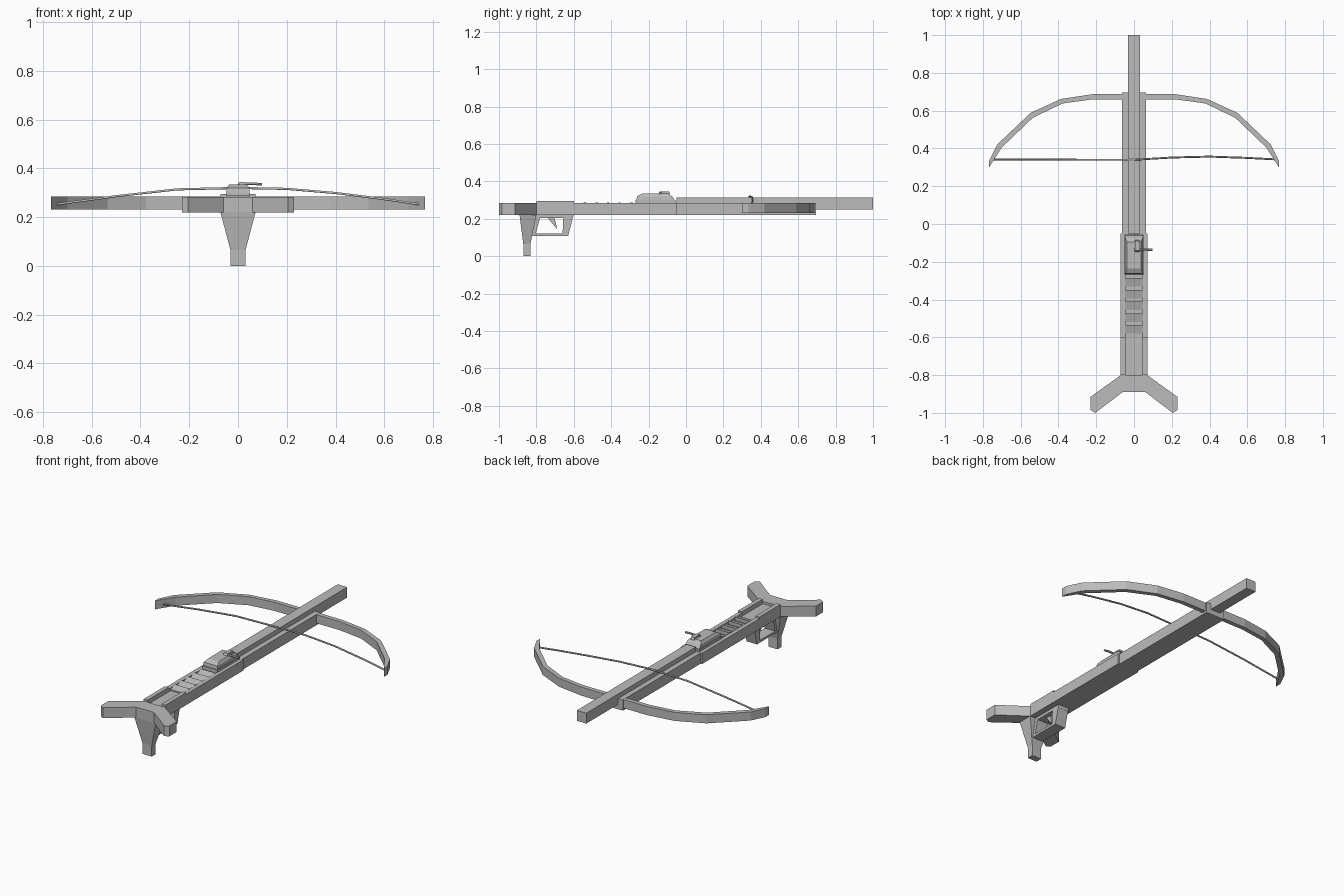
import bpy
import bmesh
from mathutils import Vector

cube = bpy.data.objects.get("Cube")
if cube:
    bpy.data.objects.remove(cube, do_unlink=True)

grey = bpy.data.materials.new("plain_grey")
grey.use_nodes = True
GREY = (0.5, 0.5, 0.5, 1)
grey.diffuse_color = GREY
grey.node_tree.nodes["Principled BSDF"].inputs["Base Color"].default_value = GREY


def finish(name, bm):
    bmesh.ops.recalc_face_normals(bm, faces=bm.faces)
    mesh = bpy.data.meshes.new(name)
    bm.to_mesh(mesh)
    bm.free()
    mesh.materials.append(grey)
    ob = bpy.data.objects.new(name, mesh)
    bpy.context.collection.objects.link(ob)
    return ob


def prism(name, outline, axis, lo, hi):
    """Extrude a 2D outline: along z it is (x, y), along x it is (y, z)."""
    bm = bmesh.new()
    place = (lambda a, b, t: (a, b, t)) if axis == "z" else (lambda a, b, t: (t, a, b))
    face = bm.faces.new([bm.verts.new(place(a, b, lo)) for a, b in outline])
    out = bmesh.ops.extrude_face_region(bm, geom=[face])
    verts = [v for v in out["geom"] if isinstance(v, bmesh.types.BMVert)]
    bmesh.ops.translate(bm, verts=verts, vec=Vector(place(0, 0, hi - lo)))
    return finish(name, bm)


def box(name, x, y, z):
    return prism(name, [(x[0], y[0]), (x[1], y[0]), (x[1], y[1]), (x[0], y[1])], "z", *z)


def loft(name, sections):
    """Join rectangles given as (half width, y from, y to, z)."""
    bm = bmesh.new()
    rings = [[bm.verts.new(p) for p in ((-w, a, z), (w, a, z), (w, b, z), (-w, b, z))]
             for w, a, b, z in sections]
    for low, high in zip(rings, rings[1:]):
        for i in range(4):
            j = (i + 1) % 4
            bm.faces.new((low[i], low[j], high[j], high[i]))
    bm.faces.new(rings[0])
    bm.faces.new(rings[-1])
    return finish(name, bm)


def mirrored(points):
    return points + [(-x, y) for x, y in reversed(points)]


def rod(name, points, radius, smooth=False):
    curve = bpy.data.curves.new(name, "CURVE")
    curve.dimensions = "3D"
    curve.bevel_depth = radius
    curve.bevel_resolution = 1
    curve.use_fill_caps = True
    spline = curve.splines.new("POLY")
    spline.points.add(len(points) - 1)
    for p, co in zip(spline.points, points):
        p.co = (*co, 1)
    spline.use_smooth = smooth
    curve.materials.append(grey)
    ob = bpy.data.objects.new(name, curve)
    bpy.context.collection.objects.link(ob)


# Body: front half, rear half with a trough between two side walls
box("fore_body", (-0.063, 0.063), (-0.05, 0.695), (0.22, 0.285))
box("receiver_block", (-0.072, 0.072), (-0.27, -0.05), (0.22, 0.285))
box("rear_body", (-0.072, 0.072), (-0.8, -0.27), (0.22, 0.268))
for side, s in (("left", 1), ("right", -1)):
    xs = sorted((s * 0.046, s * 0.072))
    box(side + "_trough_wall", xs, (-0.8, -0.27), (0.268, 0.285))
    box(side + "_raised_rail", xs, (-0.8, -0.6), (0.285, 0.295))

# Sloped crossbars inside the trough
for i in range(5):
    y = -0.58 + i * 0.062
    prism(f"crossbar_{i + 1}", [(y, 0.266), (y + 0.045, 0.266), (y + 0.045, 0.289), (y, 0.276)],
          "x", -0.048, 0.048)

# Bolt rail on top of the body
box("bolt_rail", (-0.032, 0.032), (-0.05, 1.0), (0.25, 0.313))

# Forked shoulder stock
prism("shoulder_stock", mirrored([(0.07, -0.8), (0.23, -0.915), (0.23, -0.985),
                                  (0.205, -1.0), (0.06, -0.89)]), "z", 0.22, 0.283)

# Grip
loft("grip", [(0.031, -0.87, -0.832, 0), (0.031, -0.87, -0.832, 0.065),
              (0.072, -0.89, -0.8, 0.22)])

# Trigger guard: four bars around an opening
guard = [[(-0.835, 0.108), (-0.63, 0.108), (-0.633, 0.122), (-0.83, 0.122)],
         [(-0.63, 0.108), (-0.6, 0.225), (-0.655, 0.225), (-0.66, 0.122)],
         [(-0.83, 0.122), (-0.803, 0.122), (-0.775, 0.225), (-0.81, 0.225)],
         [(-0.8, 0.203), (-0.605, 0.203), (-0.6, 0.225), (-0.805, 0.225)]]
for part, outline in zip(("bottom", "front", "rear", "top"), guard):
    prism("trigger_guard_" + part, outline, "x", -0.035, 0.035)
prism("trigger", [(-0.74, 0.205), (-0.705, 0.205), (-0.695, 0.175), (-0.69, 0.145),
                  (-0.715, 0.175)], "x", -0.01, 0.01)

# Latch housing and lever
prism("housing_base", [(-0.27, 0.28), (-0.055, 0.28), (-0.055, 0.3), (-0.27, 0.3)],
      "x", -0.05, 0.05)
loft("latch_housing", [(0.048, -0.265, -0.06, 0.3), (0.046, -0.262, -0.075, 0.32),
                       (0.036, -0.235, -0.095, 0.334)])
prism("latch_hook", [(-0.15, 0.33), (-0.085, 0.33), (-0.09, 0.345), (-0.14, 0.345)],
      "x", 0.005, 0.03)
rod("latch_lever", [(0, -0.135, 0.335), (0.06, -0.135, 0.337), (0.098, -0.137, 0.335)], 0.006)

# Bow limbs, one tapering mirrored outline
outer = [(0.22, 0.687), (0.387, 0.662), (0.548, 0.588), (0.725, 0.42), (0.767, 0.335)]
inner = [(0.767, 0.3), (0.7, 0.405), (0.535, 0.563), (0.378, 0.638), (0.22, 0.66)]
prism("bow", mirrored(outer + inner), "z", 0.232, 0.284)

# Bowstring, arching over the rail
rod("bowstring", [(-0.75, 0.342, 0.252), (-0.5, 0.342, 0.286), (-0.25, 0.34, 0.314),
                  (0, 0.34, 0.32), (0.2, 0.352, 0.316), (0.4, 0.357, 0.299),
                  (0.6, 0.35, 0.274), (0.75, 0.342, 0.252)], 0.005, True)
